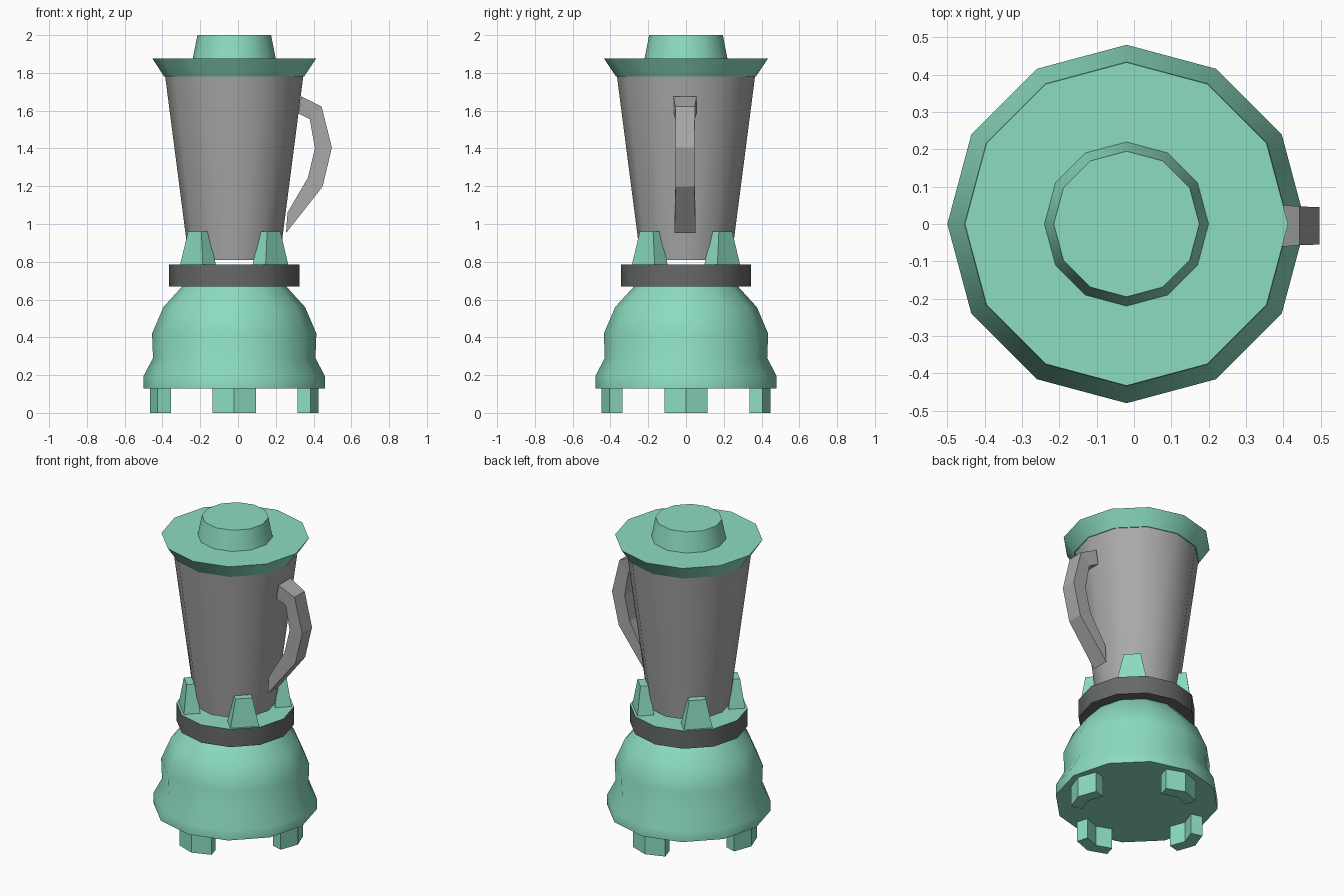
import bpy, bmesh, math
from mathutils import Matrix, Vector

if "Cube" in bpy.data.objects:
    bpy.data.objects.remove(bpy.data.objects["Cube"])

CX = -0.02      # axis of the round parts
SIDES = 12


def material(name, rgb):
    m = bpy.data.materials.new(name)
    m.diffuse_color = (*rgb, 1)
    m.use_nodes = True
    m.node_tree.nodes["Principled BSDF"].inputs["Base Color"].default_value = m.diffuse_color
    return m


GREEN = material("mint_green", (0.262, 0.716, 0.527))
GREY = material("jar_grey", (0.40, 0.40, 0.40))
DARK = material("dark_grey", (0.135, 0.14, 0.14))


def finish(name, bm, mats, smooth=False):
    bmesh.ops.recalc_face_normals(bm, faces=bm.faces)
    me = bpy.data.meshes.new(name)
    bm.to_mesh(me)
    bm.free()
    for m in mats:
        me.materials.append(m)
    ob = bpy.data.objects.new(name, me)
    bpy.context.collection.objects.link(ob)
    if smooth:
        bpy.ops.object.select_all(action='DESELECT')
        ob.select_set(True)
        bpy.context.view_layer.objects.active = ob
        bpy.ops.object.shade_smooth_by_angle(angle=math.radians(40))
    return ob


def loft(bm, rings):
    """Skin closed rings of points and cap both ends."""
    vs = [[bm.verts.new(p) for p in r] for r in rings]
    n = len(vs[0])
    for a, b in zip(vs, vs[1:]):
        for i in range(n):
            j = (i + 1) % n
            bm.faces.new((a[i], a[j], b[j], b[i]))
    bm.faces.new(vs[0][::-1])
    bm.faces.new(vs[-1])


def lathe(name, profile, mats):
    """Twelve-sided turned part from (radius, z) pairs."""
    bm = bmesh.new()
    angles = [2 * math.pi * i / SIDES for i in range(SIDES)]
    loft(bm, [[(CX + r * math.cos(a), r * math.sin(a), z) for a in angles]
              for r, z in profile])
    return finish(name, bm, mats, True)


def around(points, degrees):
    m = Matrix.Translation((CX, 0, 0)) @ Matrix.Rotation(math.radians(degrees), 4, 'Z')
    return [m @ Vector(p) for p in points]


# Turned parts
lathe("motor_base", [(0.48, 0.13), (0.48, 0.195), (0.43, 0.29), (0.435, 0.42),
                     (0.375, 0.56), (0.275, 0.67)], [GREEN])
collar = lathe("collar", [(0.345, 0.67), (0.345, 0.785)], [DARK, GREEN])
for f in collar.data.polygons:      # green top on the dark collar
    if f.normal.z > 0.5:
        f.material_index = 1
lathe("jar", [(0.24, 0.81), (0.366, 1.785)], [GREY])
lathe("lid", [(0.37, 1.78), (0.433, 1.875)], [GREEN])
lathe("lid_knob", [(0.22, 1.874), (0.195, 2.0)], [GREEN])

# Four bent feet
foot = [(0.447, 0), (0.405, 0.115), (0.335, 0.095), (0.37, 0),
        (0.335, -0.095), (0.405, -0.115)]
for i in range(4):
    bm = bmesh.new()
    loft(bm, [around([(x, y, z) for x, y in foot], 90 * i) for z in (0, 0.131)])
    finish(f"foot_{i + 1}", bm, [GREEN])

# Four tapered jar brackets on the diagonals
for i in range(4):
    bm = bmesh.new()
    loft(bm, [around([(ri, -w, z), (ro, -w, z), (ro, w, z), (ri, w, z)], 45 + 90 * i)
              for ri, ro, w, z in ((0.222, 0.32, 0.085, 0.784), (0.245, 0.296, 0.05, 0.96))])
    finish(f"jar_bracket_{i + 1}", bm, [GREEN])

# Handle: outer and inner points with half width per section
sections = [((0.335, 1.675), (0.32, 1.585), 0.061), ((0.443, 1.622), (0.38, 1.555), 0.052),
            ((0.497, 1.405), (0.407, 1.40), 0.05), ((0.448, 1.198), (0.37, 1.245), 0.05),
            ((0.254, 0.952), (0.262, 1.06), 0.056)]
bm = bmesh.new()
loft(bm, [[(o[0], -w - 0.005, o[1]), (o[0], w - 0.005, o[1]),
           (n[0], w - 0.005, n[1]), (n[0], -w - 0.005, n[1])] for o, n, w in sections])
finish("handle", bm, [GREY])
